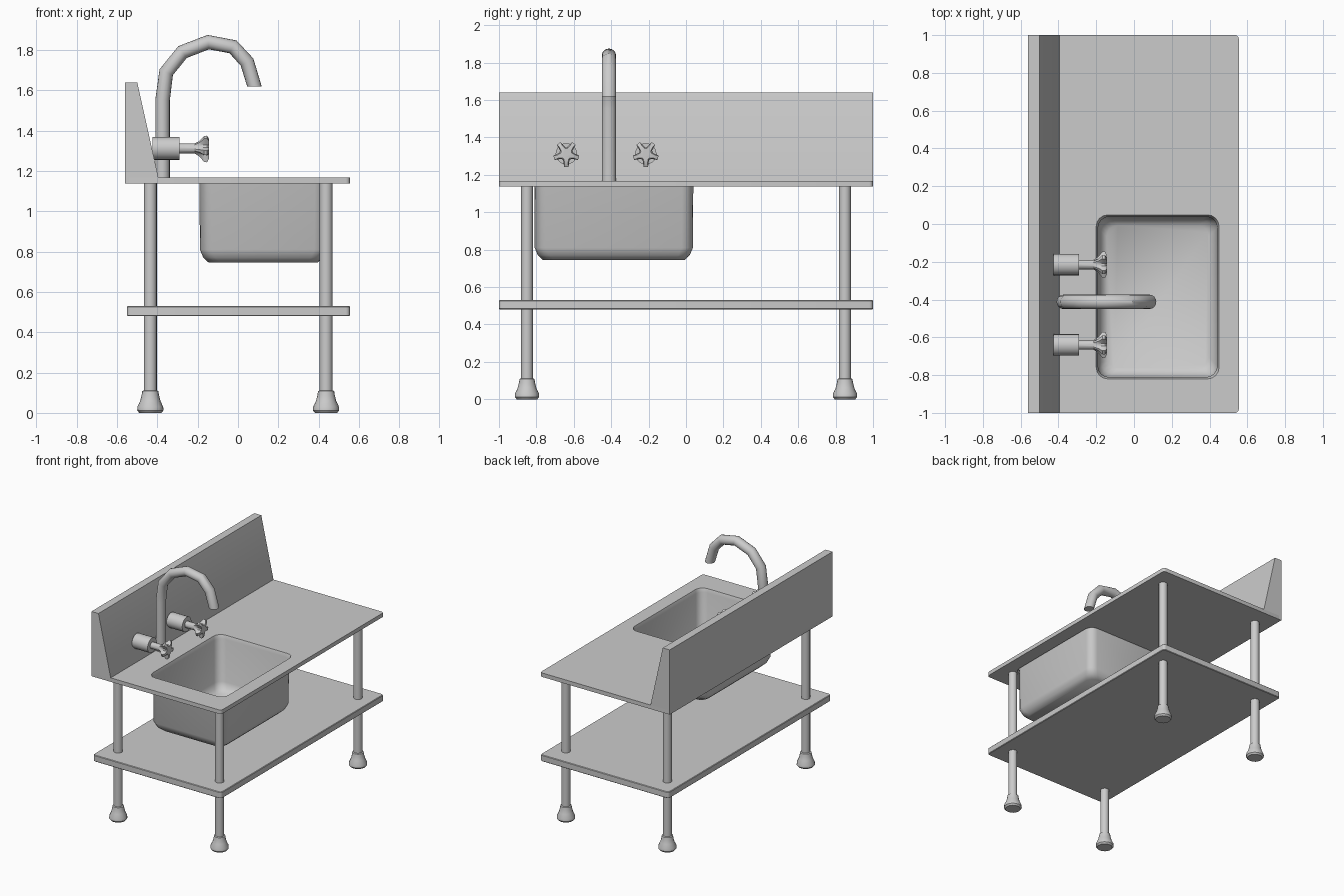
import bpy, bmesh, math
from math import sin, cos, pi
from mathutils import Vector

if "Cube" in bpy.data.objects:
    bpy.data.objects.remove(bpy.data.objects["Cube"])


def loft(name, rings, caps=(True, True), closed=False, angle=35):
    """Skin a list of equal-length point rings."""
    bm = bmesh.new()
    vr = [[bm.verts.new(p) for p in r] for r in rings]
    n = len(vr[0])
    pairs = list(zip(vr, vr[1:])) + ([(vr[-1], vr[0])] if closed else [])
    for a, b in pairs:
        for i in range(n):
            j = (i + 1) % n
            bm.faces.new((a[i], a[j], b[j], b[i]))
    if not closed:
        if caps[0]:
            bm.faces.new(vr[0][::-1])
        if caps[1]:
            bm.faces.new(vr[-1])
    bmesh.ops.recalc_face_normals(bm, faces=bm.faces)
    me = bpy.data.meshes.new(name)
    bm.to_mesh(me)
    bm.free()
    ob = bpy.data.objects.new(name, me)
    bpy.context.collection.objects.link(ob)
    bpy.ops.object.select_all(action='DESELECT')
    ob.select_set(True)
    bpy.context.view_layer.objects.active = ob
    bpy.ops.object.shade_smooth_by_angle(angle=math.radians(angle))
    return ob


def rrect(x0, x1, y0, y1, r, z, inset=0.0, seg=4):
    """Rounded rectangle ring."""
    x0, x1, y0, y1 = x0 + inset, x1 - inset, y0 + inset, y1 - inset
    pts = []
    for k, (cx, cy) in enumerate([(x1 - r, y1 - r), (x0 + r, y1 - r),
                                  (x0 + r, y0 + r), (x1 - r, y0 + r)]):
        for i in range(seg + 1):
            a = (k + i / seg) * pi / 2
            pts.append((cx + r * cos(a), cy + r * sin(a), z))
    return pts


def circle_z(x, y, z, r, n=16):
    return [(x + r * cos(2 * pi * i / n), y + r * sin(2 * pi * i / n), z) for i in range(n)]


def circle_x(x, y, z, r, n=20):
    return [(x, y + r * cos(2 * pi * i / n), z + r * sin(2 * pi * i / n)) for i in range(n)]


# worktop with sink opening
TOP = (-0.56, 0.555, -1, 1, 0.02)
SINK = (-0.20, 0.45, -0.82, 0.048, 0.06)
loft("worktop", [rrect(*TOP, 1.168), rrect(*SINK, 1.168),
                 rrect(*SINK, 1.137), rrect(*TOP, 1.137)], closed=True)

# sink basin, open at the top
loft("sink_basin", [rrect(*SINK, z, d) for z, d in
                    [(1.168, 0), (1.14, 0.009), (0.81, 0.011), (0.77, 0.028), (0.745, 0.055)]],
     caps=(False, True), angle=50)

# sloped backsplash
section = [(-0.56, 1.137), (-0.395, 1.137), (-0.395, 1.168), (-0.50, 1.64), (-0.56, 1.64)]
loft("backsplash", [[(x, y, z) for x, z in section] for y in (-1, 1)])

# lower shelf
SHELF = (-0.55, 0.555, -1, 1, 0.02)
loft("lower_shelf", [rrect(*SHELF, z, d) for z, d in
                     [(0.48, 0.004), (0.484, 0), (0.526, 0), (0.53, 0.004)]])

# legs with flared feet
foot = [(0, 0.055), (0.012, 0.065), (0.03, 0.064), (0.06, 0.05), (0.088, 0.043),
        (0.108, 0.04), (0.112, 0.032), (1.14, 0.032)]
for sx, side in ((-0.435, "back"), (0.437, "front")):
    for sy, end in ((-0.85, "left"), (0.85, "right")):
        loft(f"{side}_{end}_leg", [circle_z(sx, sy, z, r) for z, r in foot])

# gooseneck tap spout
path = [(-0.374, 1.15), (-0.374, 1.553), (-0.356, 1.69), (-0.275, 1.79), (-0.148, 1.839),
        (-0.025, 1.816), (0.045, 1.74), (0.082, 1.618)]
pts = [Vector(p) for p in path]
rings = []
for i, p in enumerate(pts):
    a = (p - pts[i - 1]).normalized() if i else Vector((0, 1))
    b = (pts[i + 1] - p).normalized() if i < len(pts) - 1 else Vector((0, -1))
    t = b if i == len(pts) - 1 else (a + b).normalized()
    rings.append([(p.x + 0.036 * cos(u) * t.y, -0.412 + 0.038 * sin(u),
                   p.y - 0.036 * cos(u) * t.x) for u in [2 * pi * k / 16 for k in range(16)]])
loft("tap_spout", rings)


# valves with five-armed knobs
def star(x, y, z, outer, inner):
    ring = []
    for arm in range(5):
        mid = -pi / 2 + arm * 2 * pi / 5
        for off, r in ((-26, inner), (-10, outer), (10, outer), (26, inner)):
            a = mid + math.radians(off)
            ring.append((x, y + r * cos(a), z + r * sin(a)))
    return ring


for y, side in ((-0.64, "left"), (-0.215, "right")):
    z = 1.312
    loft(f"{side}_valve_body", [circle_x(x, y, z, 0.057) for x in (-0.425, -0.29)])
    loft(f"{side}_valve_knob",
         [star(x, y, z, o, i) for x, o, i in
          [(-0.295, 0.025, 0.025), (-0.215, 0.025, 0.025), (-0.19, 0.042, 0.031),
           (-0.168, 0.069, 0.037), (-0.153, 0.07, 0.038), (-0.143, 0.05, 0.03)]])
